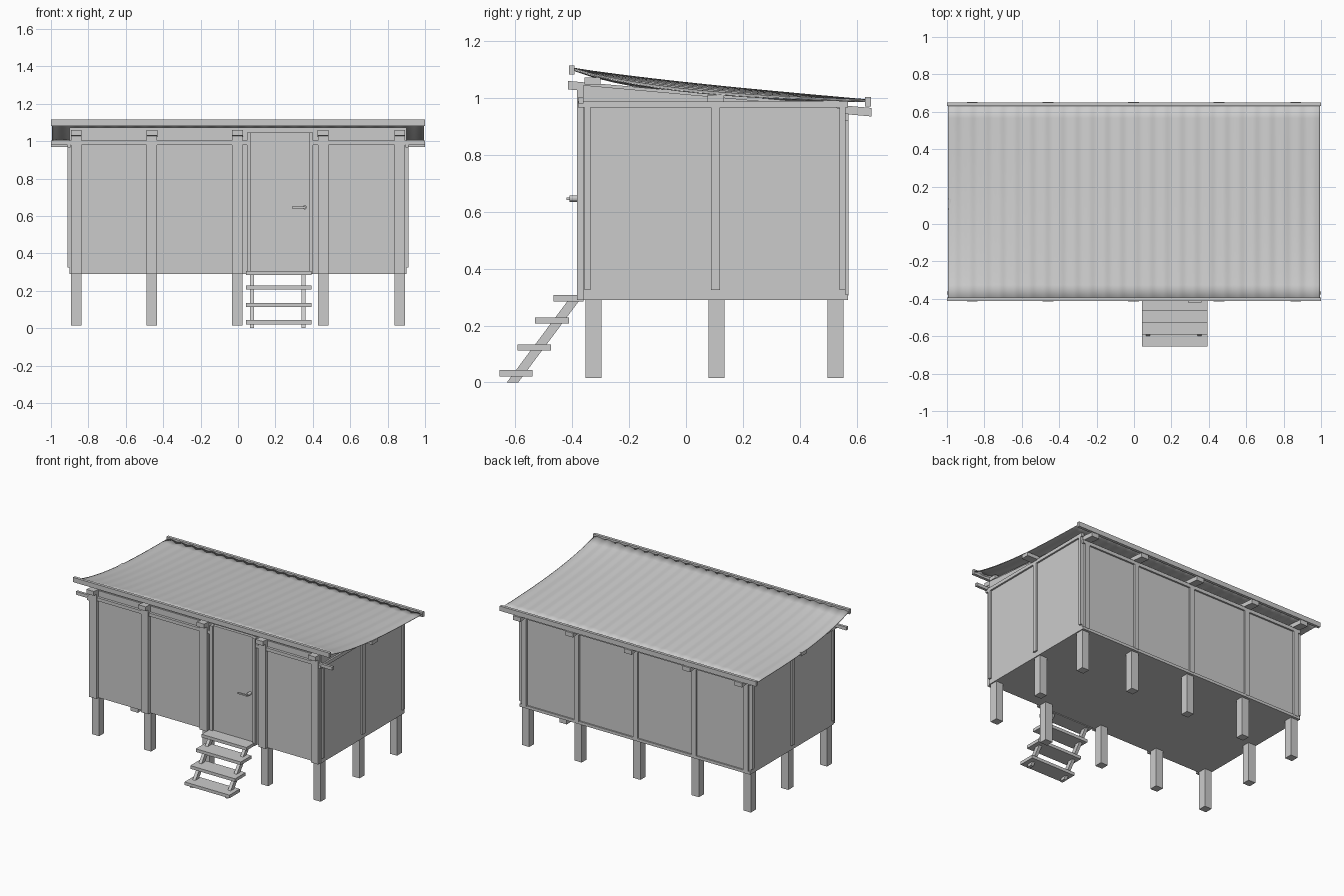
import bpy, math

if "Cube" in bpy.data.objects:
    bpy.data.objects.remove(bpy.data.objects["Cube"])


def mesh_object(name, verts, faces):
    me = bpy.data.meshes.new(name)
    me.from_pydata(verts, [], faces)
    me.update()
    ob = bpy.data.objects.new(name, me)
    bpy.context.collection.objects.link(ob)
    return ob


def prism(name, profile, x0, x1):
    """Extrude a (y, z) outline, counter-clockwise seen from +x, along x."""
    n = len(profile)
    verts = [(x, y, z) for x in (x0, x1) for y, z in profile]
    faces = [tuple(reversed(range(n))), tuple(range(n, 2 * n))]
    faces += [(i, (i + 1) % n, n + (i + 1) % n, n + i) for i in range(n)]
    return mesh_object(name, verts, faces)


def box(name, x0, x1, y0, y1, z0, z1):
    return prism(name, [(y0, z0), (y1, z0), (y1, z1), (y0, z1)], x0, x1)


BAYS = [-0.865, -0.46, -0.003, 0.455, 0.865]
H = 0.028                     # half width of posts
Y0, Y1 = -0.36, 0.56          # wall planes
FLOOR = 0.29


def rafter_top(y):
    return 1.06 - (y + 0.415) * 0.095 / 1.065


# Floor slab
box("floor", -0.9, 0.9, Y0, Y1, FLOOR, 0.305)

# Stilts around the edge
for i, x in enumerate(BAYS):
    ys = [-0.325, 0.525] + ([0.107] if i in (0, 4) else [])
    for y in ys:
        box("stilt", x - H, x + H, y - H, y + H, 0.015, FLOOR)

# Front wall panels between the bays, leaving the door opening
for a, b in ((-0.9, -0.46), (-0.46, 0.0), (0.0, 0.06), (0.39, 0.455), (0.455, 0.9)):
    box("front_panel", a, b, Y0, Y0 + 0.012, FLOOR, 1.045)
# Back wall panels
for a, b in ((-0.9, -0.46), (-0.46, 0.0), (0.0, 0.455), (0.455, 0.9)):
    box("back_panel", a, b, Y1 - 0.012, Y1, FLOOR, 0.955)

# Side walls with a sloping top edge, battens and top rails
for s in (-1, 1):
    xa, xb = sorted((s * 0.888, s * 0.9))
    for a, b in ((Y0, 0.105), (0.105, Y1)):
        prism("side_panel", [(a, FLOOR), (b, FLOOR), (b, rafter_top(b) - 0.01),
                             (a, rafter_top(a) - 0.01)], xa, xb)
    xa, xb = sorted((s * 0.895, s * 0.912))
    for a, b in ((-0.356, -0.336), (0.088, 0.12), (0.54, 0.56)):
        box("side_batten", xa, xb, a, b, 0.325, 0.97)
    box("side_top_rail", xa, xb, -0.38, 0.57, 0.966, 0.99)

# Front and back studs
for i, x in enumerate(BAYS):
    box("front_stud", x - H, x + H, -0.384, Y0, FLOOR, 1.035)
    box("back_stud", x - 0.018, x + 0.018, Y1, 0.572, 0.305, 0.945)
box("back_sill", -0.9, 0.9, Y1, 0.57, FLOOR, 0.31)
box("back_top_rail", -0.9, 0.9, Y1, 0.572, 0.92, 0.945)

# Front rails, interrupted by the door
box("front_rail_left", -1.0, 0.05, -0.378, Y0, 0.98, 1.003)
box("front_rail_right", 0.4, 1.0, -0.378, Y0, 0.98, 1.003)

# Door, frame and lever handle
box("door", 0.068, 0.382, -0.372, -0.352, 0.305, 1.045)
for a, b in ((0.048, 0.068), (0.382, 0.402)):
    box("door_jamb", a, b, -0.384, Y0, FLOOR, 1.045)
bpy.ops.mesh.primitive_cylinder_add(vertices=12, radius=0.011, depth=0.04,
                                    location=(0.357, -0.39, 0.646),
                                    rotation=(math.pi / 2, 0, 0))
bpy.context.object.name = "handle_spindle"
box("handle_lever", 0.29, 0.36, -0.42, -0.41, 0.641, 0.651)

# Sloping rafters, with ends showing front and back
for x in BAYS:
    prism("rafter", [(-0.415, 1.03), (0.652, 0.935), (0.652, 0.965), (-0.415, 1.06)],
          x - 0.029, x + 0.029)

# Purlins along the roof
box("front_purlin", -0.9, 0.9, -0.356, -0.3, 1.047, 1.072)
box("middle_purlin", -0.995, 0.995, 0.076, 0.134, 0.985, 1.01)

# Corrugated roof sheet, sagging more toward its two ends
NX, NY = 200, 14
verts, faces = [], []
for j in range(NY + 1):
    t = j / NY
    for i in range(NX + 1):
        x = -0.995 + 1.99 * i / NX
        end = max(0, (abs(x) - 0.35) / 0.65) ** 2
        sag = 0.008 + (0.034 if x < 0 else 0.026) * end
        z = 1.104 - 0.112 * t - sag * math.sin(math.pi * t ** 0.75)
        z += 0.003 * math.cos(2 * math.pi * x / 0.08)
        verts.append((x, -0.4 + 1.04 * t, z))
for j in range(NY):
    for i in range(NX):
        a = j * (NX + 1) + i
        faces.append((a, a + 1, a + NX + 2, a + NX + 1))
roof = mesh_object("roof_sheet", verts, faces)
mod = roof.modifiers.new("thickness", "SOLIDIFY")
mod.thickness = 0.004
bpy.ops.object.select_all(action='DESELECT')
roof.select_set(True)
bpy.context.view_layer.objects.active = roof
bpy.ops.object.shade_smooth_by_angle()

# Roof edge boards
box("front_fascia", -1.0, 1.0, -0.412, -0.392, 1.082, 1.115)
box("back_fascia", -1.0, 1.0, 0.63, 0.65, 0.97, 1.004)

# Open stairs: treads and slanted stringers
for y0, y1, z0 in ((-0.655, -0.54, 0.021), (-0.592, -0.475, 0.112),
                   (-0.53, -0.412, 0.207), (-0.466, -0.36, 0.285)):
    box("stair_tread", 0.042, 0.392, y0, y1, z0, z0 + 0.022)
for x in (0.075, 0.35):
    prism("stair_stringer", [(-0.63, 0), (-0.59, 0), (-0.375, 0.288), (-0.415, 0.288)],
          x - 0.011, x + 0.011)
